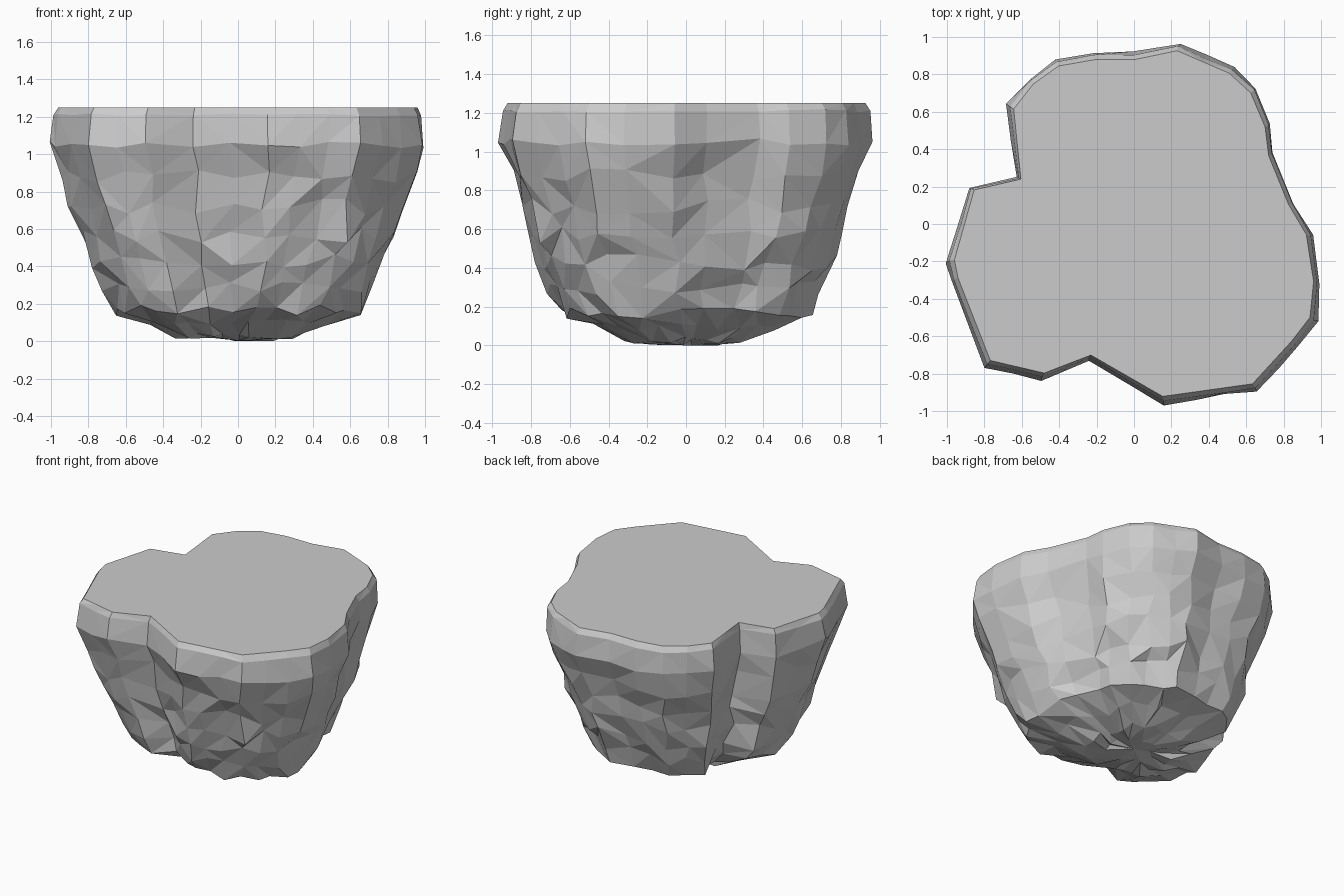
import bpy, bmesh, random, math
from mathutils import Vector, noise

if "Cube" in bpy.data.objects:
    bpy.data.objects.remove(bpy.data.objects["Cube"])

random.seed(7)

# plan outline of the boulder at its widest, counter-clockwise
OUTLINE = [(1.0, -.32), (.96, -.06), (.86, .11), (.75, .38), (.73, .54), (.65, .73),
           (.53, .84), (.24, .965), (0, .915), (-.22, .915), (-.42, .88), (-.56, .78),
           (-.67, .64), (-.63, .25), (-.89, .19), (-1.0, -.2), (-.98, -.3), (-.89, -.53),
           (-.8, -.76), (-.5, -.83), (-.24, -.73), (.16, -.96), (.66, -.89), (.88, -.65),
           (.98, -.52)]
# (height, scale, jitter) of each ring from the top rim to the underside
RINGS = [(1.25, .96, 0), (1.21, .985, .004), (1.05, 1.0, .01), (.88, .945, .02),
         (.72, .895, .024), (.57, .845, .024), (.43, .79, .024), (.29, .728, .022),
         (.165, .668, .016), (.09, .49, .03), (.025, .32, .03), (.015, .17, .03)]

# split long outline edges so that facets have similar width
pts = []
for i, p in enumerate(OUTLINE):
    a, b = Vector(p), Vector(OUTLINE[(i + 1) % len(OUTLINE)])
    n = max(1, round((b - a).length / .2))
    pts += [a.lerp(b, k / n) for k in range(n)]
N = len(pts)

bm = bmesh.new()
rings = []
for r, (z, s, j) in enumerate(RINGS):
    ring = []
    for p in pts:
        t = Vector((-p.y, p.x)).normalized()
        q = p * s
        if j:
            bump = noise.noise(Vector((q.x * 4, q.y * 4, z * 4))) * j * 1.3
            q += p.normalized() * (random.uniform(-j, j * .7) + bump)
            q += t * random.uniform(-j, j)
        # shallow dent in the right flank
        ang = math.atan2(p.y, p.x)
        q -= p.normalized() * .03 * math.exp(-(ang / .3) ** 2 - ((z - .8) / .18) ** 2)
        dz = random.uniform(-1, 1) * min(j * 1.8, .045)
        if r >= 9:
            dz = random.uniform(-.015, .025)
        ring.append(bm.verts.new((q.x, q.y, max(0, z + dz))))
    rings.append(ring)

# craggy sides, each cell split along a random diagonal
for up, lo in zip(rings, rings[1:]):
    for i in range(N):
        k = (i + 1) % N
        a, b, c, d = up[i], lo[i], lo[k], up[k]
        tris = [(a, b, c), (a, c, d)] if random.random() < .5 else [(a, b, d), (b, c, d)]
        for t in tris:
            bm.faces.new(t)

# flat top and closed underside
bm.faces.new(rings[0])
base = bm.verts.new((0.03, 0.03, 0))
for i in range(N):
    bm.faces.new((rings[-1][i], base, rings[-1][(i + 1) % N]))

# weld the crowded underside points into larger facets
low = [v for ring in rings[10:] for v in ring] + [base]
bmesh.ops.remove_doubles(bm, verts=low, dist=.05)
bmesh.ops.recalc_face_normals(bm, faces=bm.faces)

mesh = bpy.data.meshes.new("boulder")
bm.to_mesh(mesh)
bm.free()
bpy.context.collection.objects.link(bpy.data.objects.new("flat_top_boulder", mesh))
